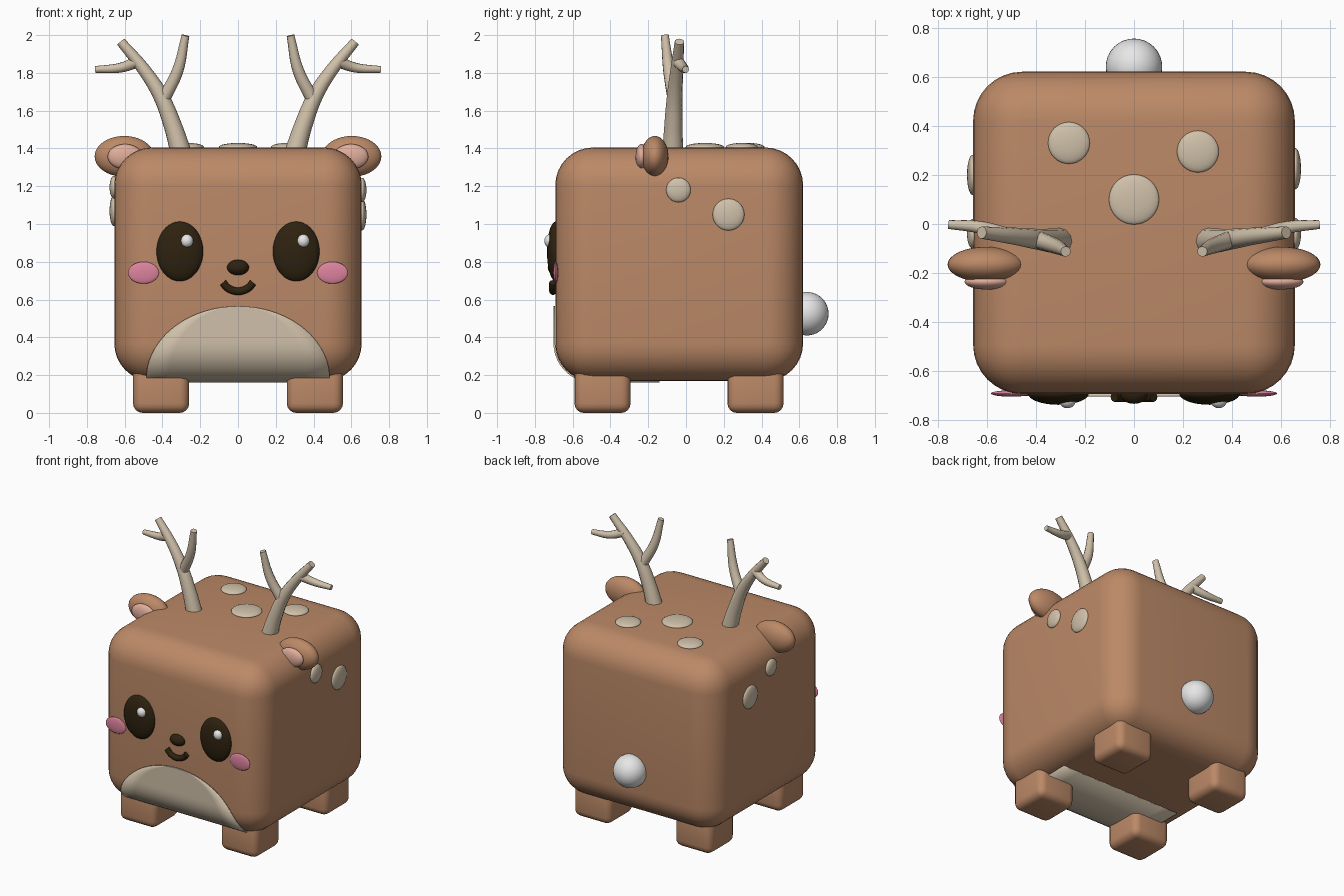
import bpy, bmesh, math

if "Cube" in bpy.data.objects:
    bpy.data.objects.remove(bpy.data.objects["Cube"], do_unlink=True)


def material(name, rgb):
    m = bpy.data.materials.new(name)
    m.use_nodes = True
    m.diffuse_color = (*rgb, 1)
    bsdf = m.node_tree.nodes["Principled BSDF"]
    bsdf.inputs["Base Color"].default_value = (*rgb, 1)
    bsdf.inputs["Roughness"].default_value = 0.7
    return m


BROWN = material("fur_brown", (0.50, 0.25, 0.135))
CREAM = material("cream", (0.63, 0.53, 0.40))
DARK = material("dark_brown", (0.028, 0.016, 0.005))
PINK = material("cheek_pink", (0.72, 0.23, 0.34))
ROSE = material("inner_ear_rose", (0.75, 0.42, 0.33))
WHITE = material("white", (0.85, 0.85, 0.85))


def activate(ob):
    bpy.ops.object.select_all(action="DESELECT")
    ob.select_set(True)
    bpy.context.view_layer.objects.active = ob


def finish(name, bm, mat, angle=40):
    me = bpy.data.meshes.new(name)
    bm.to_mesh(me)
    bm.free()
    ob = bpy.data.objects.new(name, me)
    bpy.context.collection.objects.link(ob)
    me.materials.append(mat)
    activate(ob)
    bpy.ops.object.shade_smooth_by_angle(angle=math.radians(angle))
    return ob


def ellipsoid(name, center, radii, mat):
    bm = bmesh.new()
    bmesh.ops.create_uvsphere(bm, u_segments=32, v_segments=20, radius=1)
    bmesh.ops.scale(bm, vec=radii, verts=bm.verts)
    bmesh.ops.translate(bm, vec=center, verts=bm.verts)
    return finish(name, bm, mat)


def rounded_box(name, center, size, radius, segments, mat):
    bm = bmesh.new()
    bmesh.ops.create_cube(bm, size=1)
    bmesh.ops.scale(bm, vec=size, verts=bm.verts)
    bmesh.ops.bevel(bm, geom=bm.edges[:], offset=radius, segments=segments,
                    profile=0.5, affect="EDGES", clamp_overlap=True)
    bmesh.ops.translate(bm, vec=center, verts=bm.verts)
    return finish(name, bm, mat)


def tube(name, points, radii, mat):
    """Tapered round tube through the points, with flat ends."""
    cu = bpy.data.curves.new(name, "CURVE")
    cu.dimensions = "3D"
    cu.bevel_depth = 1
    cu.bevel_resolution = 4
    cu.use_fill_caps = True
    sp = cu.splines.new("BEZIER")
    sp.resolution_u = 6
    sp.bezier_points.add(len(points) - 1)
    for bp, co, r in zip(sp.bezier_points, points, radii):
        bp.co, bp.radius = co, r
        bp.handle_left_type = bp.handle_right_type = "AUTO"
    cu.materials.append(mat)
    ob = bpy.data.objects.new(name, cu)
    bpy.context.collection.objects.link(ob)
    activate(ob)
    bpy.ops.object.convert(target="MESH")
    bpy.ops.object.shade_smooth_by_angle(angle=math.radians(50))
    return bpy.context.object


# Body and tail
FRONT, BACK, BOTTOM, TOP = -0.692, 0.62, 0.168, 1.405
rounded_box("body", (0, (FRONT + BACK) / 2, (BOTTOM + TOP) / 2),
            (1.31, BACK - FRONT, TOP - BOTTOM), 0.2, 8, BROWN)
ellipsoid("tail", (0, 0.64, 0.525), (0.115, 0.115, 0.115), WHITE)

# Belly patch: half ellipse on the front that wraps under the body
R = 0.21
path = []
for i in range(17):
    a = math.pi / 2 * (1 - i / 16)
    path.append((-0.702, 0.37 + 0.195 * math.sin(a)))
for i in range(1, 11):
    a = math.pi / 2 * i / 10
    path.append((-0.702 + R - R * math.cos(a), 0.37 - R * math.sin(a)))
path.append((-0.14, 0.37 - R))
bm = bmesh.new()
rows = []
for y, z in path:
    t = min(1, max(0, (z - 0.18) / 0.385))
    w = max(0.001, 0.485 * math.sqrt(1 - t * t))
    rows.append([bm.verts.new((w * (k / 4 - 1), y, z)) for k in range(9)])
for upper, lower in zip(rows, rows[1:]):
    for k in range(8):
        bm.faces.new((upper[k], lower[k], lower[k + 1], upper[k + 1]))
belly = finish("belly_patch", bm, CREAM)
solid = belly.modifiers.new("thickness", "SOLIDIFY")
solid.thickness = 0.009
solid.offset = -1

# Nose and mouth
ellipsoid("nose", (0, -0.69, 0.77), (0.058, 0.042, 0.041), DARK)
mouth = []
for i in range(7):
    a = math.radians(-150 + 20 * i)
    mouth.append((0.092 * math.cos(a), -0.704, 0.736 + 0.092 * math.sin(a)))
tube("mouth", mouth, [0.02] * 7, DARK)

# Paired parts
for side, s in (("left", 1), ("right", -1)):
    for end, y in (("front", -0.442), ("back", 0.368)):
        rounded_box(f"{end}_{side}_leg", (s * 0.407, y, 0.125),
                    (0.297, 0.297, 0.25), 0.05, 4, BROWN)

    # Face
    ellipsoid(f"{side}_eye", (s * 0.308, -0.69, 0.855), (0.124, 0.046, 0.158), DARK)
    ellipsoid(f"{side}_eye_highlight", (s * 0.308 + 0.037, -0.718, 0.91),
              (0.034, 0.032, 0.036), WHITE)
    ellipsoid(f"{side}_cheek", (s * 0.5, -0.69, 0.742), (0.082, 0.013, 0.058), PINK)

    # Ears
    ellipsoid(f"{side}_ear", (s * 0.602, -0.165, 1.358), (0.157, 0.072, 0.108), BROWN)
    ellipsoid(f"{side}_inner_ear", (s * 0.598, -0.235, 1.357), (0.092, 0.032, 0.066), ROSE)

    # Antlers: main beam, inner tine, outer tine
    tube(f"{side}_antler_beam",
         [(s * 0.30, -0.07, 1.37), (s * 0.345, -0.067, 1.52), (s * 0.41, -0.06, 1.68),
          (s * 0.50, -0.048, 1.82), (s * 0.62, -0.035, 1.965)],
         [0.056, 0.048, 0.041, 0.034, 0.025], CREAM)
    tube(f"{side}_antler_inner_tine",
         [(s * 0.395, -0.062, 1.66), (s * 0.32, -0.09, 1.81), (s * 0.278, -0.112, 1.998)],
         [0.036, 0.031, 0.021], CREAM)
    tube(f"{side}_antler_outer_tine",
         [(s * 0.525, -0.045, 1.862), (s * 0.62, -0.015, 1.828), (s * 0.755, -0.002, 1.818)],
         [0.032, 0.026, 0.018], CREAM)

# Spots on the back and flanks
for i, (x, y, r) in enumerate(((-0.265, 0.33, 0.085), (0.26, 0.295, 0.085), (0, 0.1, 0.102))):
    ellipsoid(f"back_spot_{i + 1}", (x, y, 1.407), (r, r, 0.022), CREAM)
for i, (s, y, z, r) in enumerate(((1, -0.04, 1.18, 0.065), (1, 0.225, 1.05, 0.084),
                                  (-1, -0.04, 1.195, 0.06), (-1, 0.2, 1.07, 0.082))):
    ellipsoid(f"flank_spot_{i + 1}", (s * 0.657, y, z), (0.023, r, r), CREAM)
